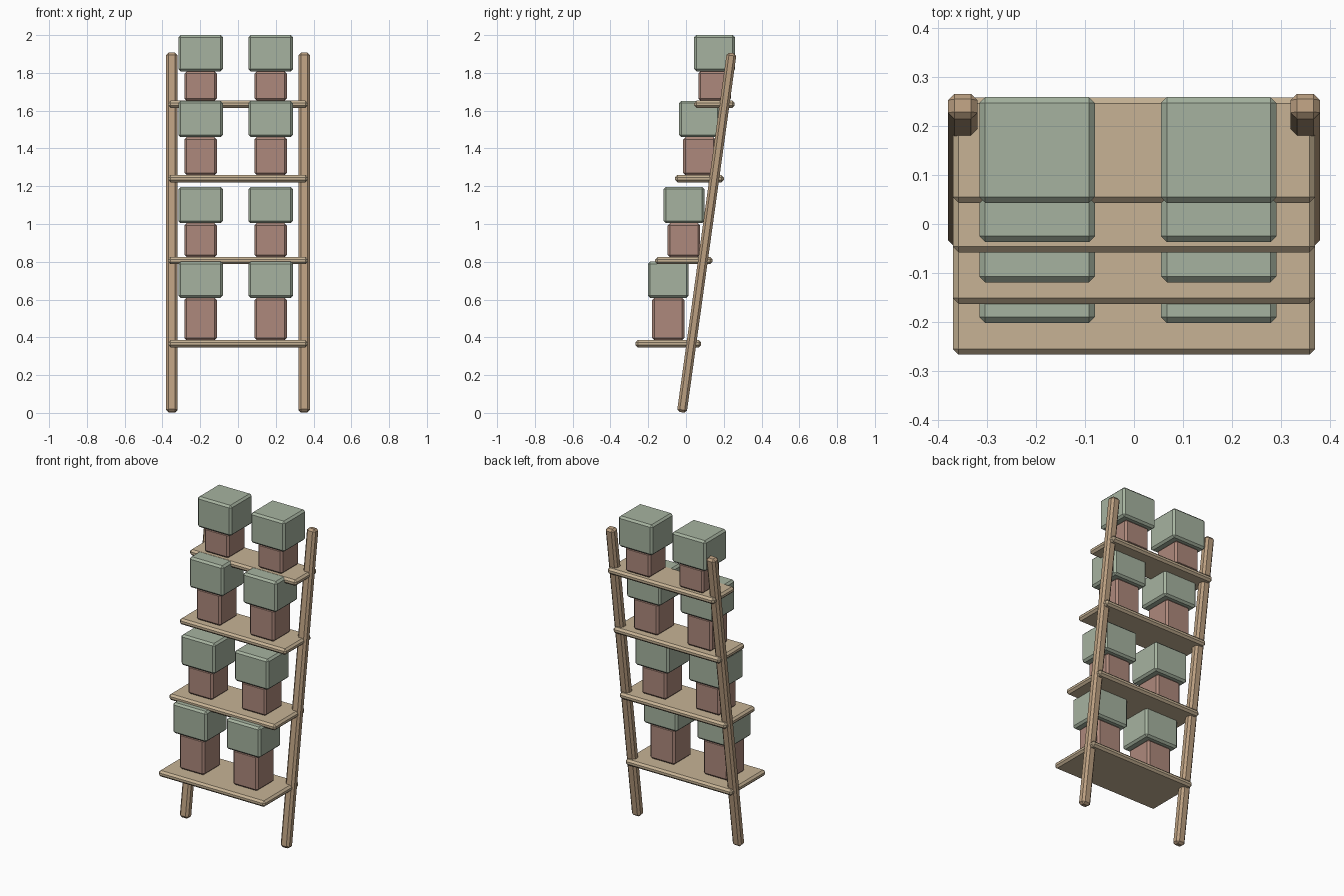
import bpy, bmesh, math

if "Cube" in bpy.data.objects:
    bpy.data.objects.remove(bpy.data.objects["Cube"])


def material(name, rgb):
    m = bpy.data.materials.new(name)
    m.diffuse_color = (*rgb, 1)
    m.use_nodes = True
    m.node_tree.nodes["Principled BSDF"].inputs["Base Color"].default_value = m.diffuse_color
    return m


RAIL = material("rail_wood", (0.50, 0.35, 0.22))
SHELF = material("shelf_wood", (0.57, 0.45, 0.30))
POT = material("clay", (0.42, 0.25, 0.20))
LEAF = material("foliage", (0.38, 0.45, 0.35))


def block(name, center, size, mat, bevel=0.012, tilt=0.0):
    """Flat-shaded box with single-segment chamfered edges."""
    bm = bmesh.new()
    bmesh.ops.create_cube(bm, size=1)
    bmesh.ops.scale(bm, vec=size, verts=bm.verts)
    bmesh.ops.bevel(bm, geom=bm.edges[:], offset=bevel, segments=1,
                    affect='EDGES', profile=0.5)
    me = bpy.data.meshes.new(name)
    bm.to_mesh(me)
    bm.free()
    me.materials.append(mat)
    ob = bpy.data.objects.new(name, me)
    ob.location = center
    ob.rotation_euler.x = tilt
    bpy.context.collection.objects.link(ob)
    return ob


# Leaning side rails
for side, x in (("left", -0.35), ("right", 0.35)):
    block(f"{side}_rail", (x, 0.11, 0.954), (0.06, 0.052, 1.92), RAIL,
          0.013, tilt=-math.radians(7.9))

# Each level: shelf mid z, shelf front y, shelf back y, plant y, pot top z
levels = [
    (0.366, -0.267, 0.080, -0.094, 0.609),
    (0.806, -0.163, 0.140, -0.011, 1.004),
    (1.240, -0.058, 0.200, 0.071, 1.460),
    (1.634, 0.043, 0.258, 0.151, 1.808),
]
for i, (z, front, back, py, top) in enumerate(levels, 1):
    block(f"shelf_{i}", (0, (front + back) / 2, z),
          (0.74, back - front, 0.038), SHELF)
    base = z + 0.019
    # Two potted plants per shelf
    for side, x in (("left", -0.198), ("right", 0.173)):
        block(f"pot_{i}_{side}", (x, py, (base + top) / 2),
              (0.172, 0.172, top - base), POT)
        block(f"foliage_{i}_{side}", (x, py, top + 0.096),
              (0.236, 0.216, 0.192), LEAF)
